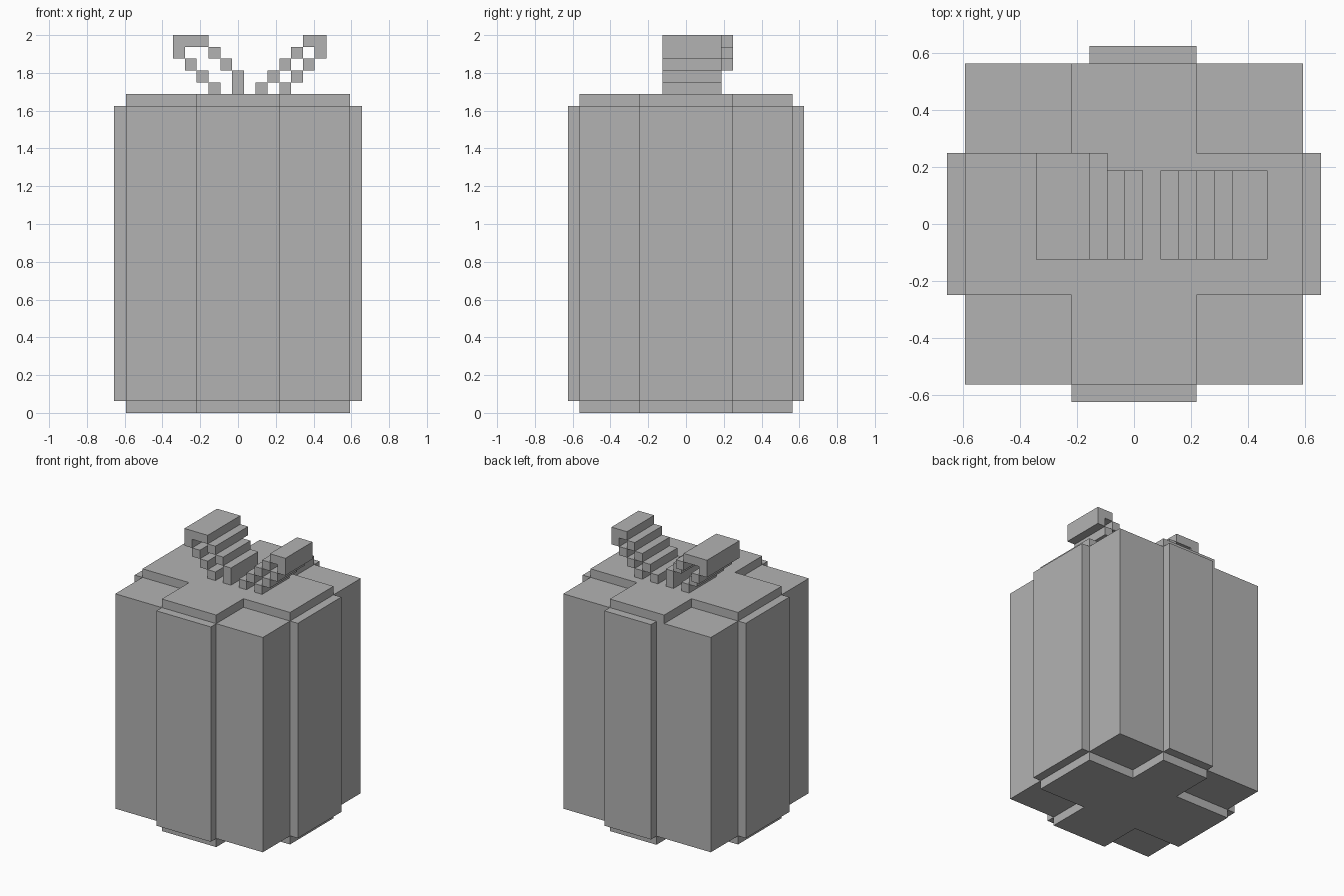
import bpy
import bmesh
from mathutils import Matrix, Vector

U = 1 / 16  # one grid block

cube = bpy.data.objects.get("Cube")
if cube:
    bpy.data.objects.remove(cube, do_unlink=True)

grey = bpy.data.materials.new("plain_grey")
grey.use_nodes = True
colour = (0.45, 0.45, 0.45, 1)
grey.diffuse_color = colour
grey.node_tree.nodes["Principled BSDF"].inputs["Base Color"].default_value = colour


def make(name, boxes):
    """One object from boxes given as x, y and z ranges in blocks."""
    bm = bmesh.new()
    for ranges in boxes:
        low, high = (Vector(c) * U for c in zip(*ranges))
        size = Matrix.Diagonal((*(high - low), 1))
        bmesh.ops.create_cube(bm, size=1, matrix=Matrix.Translation((low + high) / 2) @ size)
    mesh = bpy.data.meshes.new(name)
    bm.to_mesh(mesh)
    bm.free()
    mesh.materials.append(grey)
    obj = bpy.data.objects.new(name, mesh)
    bpy.context.collection.objects.link(obj)
    return obj


HX, HY = 9.5, 9        # half size of the box
RX, RY = 3.5, 4        # half widths of the ribbons
BOTTOM, TOP = 1, 26
WALL = (BOTTOM, TOP)
BACK = (-RX + 1, RX)   # the back ribbon is one block narrower

# Box
make("gift_box", [((-HX, HX), (-HY, HY), WALL)])

# Upright ribbons on the four sides
make("front_ribbon", [((-RX, RX), (-HY - 1, -HY), WALL)])
make("back_ribbon", [(BACK, (HY, HY + 1), WALL)])
make("left_ribbon", [((HX, HX + 1), (-RY, RY), WALL)])
make("right_ribbon", [((-HX - 1, -HX), (-RY, RY), WALL)])


# Crossed ribbons on the top and underside
def ribbon_cross(name, back, z):
    make(name, [((-HX, HX), (-RY, RY), z),
                ((-RX, RX), (-HY, -RY), z),
                (back, (RY, HY), z)])


ribbon_cross("top_ribbon_cross", (-RX, RX), (TOP, TOP + 1))
ribbon_cross("bottom_ribbon_cross", BACK, (0, BOTTOM))

# Bow loops: stepped diagonal strands that meet at a folded tip
BASE = TOP + 1
DEPTH = (-2, 3)
LONG = (-2, 4)


def block(x, z, y=DEPTH, width=1, height=1):
    return ((x, x + width), y, (BASE + z, BASE + z + height))


right_loop = [block(-2.5 - i, i, LONG if i == 2 else DEPTH) for i in range(3)]
right_loop += [block(-5.5, 3, LONG), block(-5.5, 4, LONG, width=3),
               block(-2.5, 3, LONG), block(-1.5, 2), block(-0.5, 0, height=2)]
make("right_bow_loop", right_loop)

left_loop = [block(1.5 + i, i) for i in range(4)]
left_loop += [block(3.5 + i, i) for i in range(4)]
left_loop += [block(5.5, 4, width=2)]
make("left_bow_loop", left_loop)
